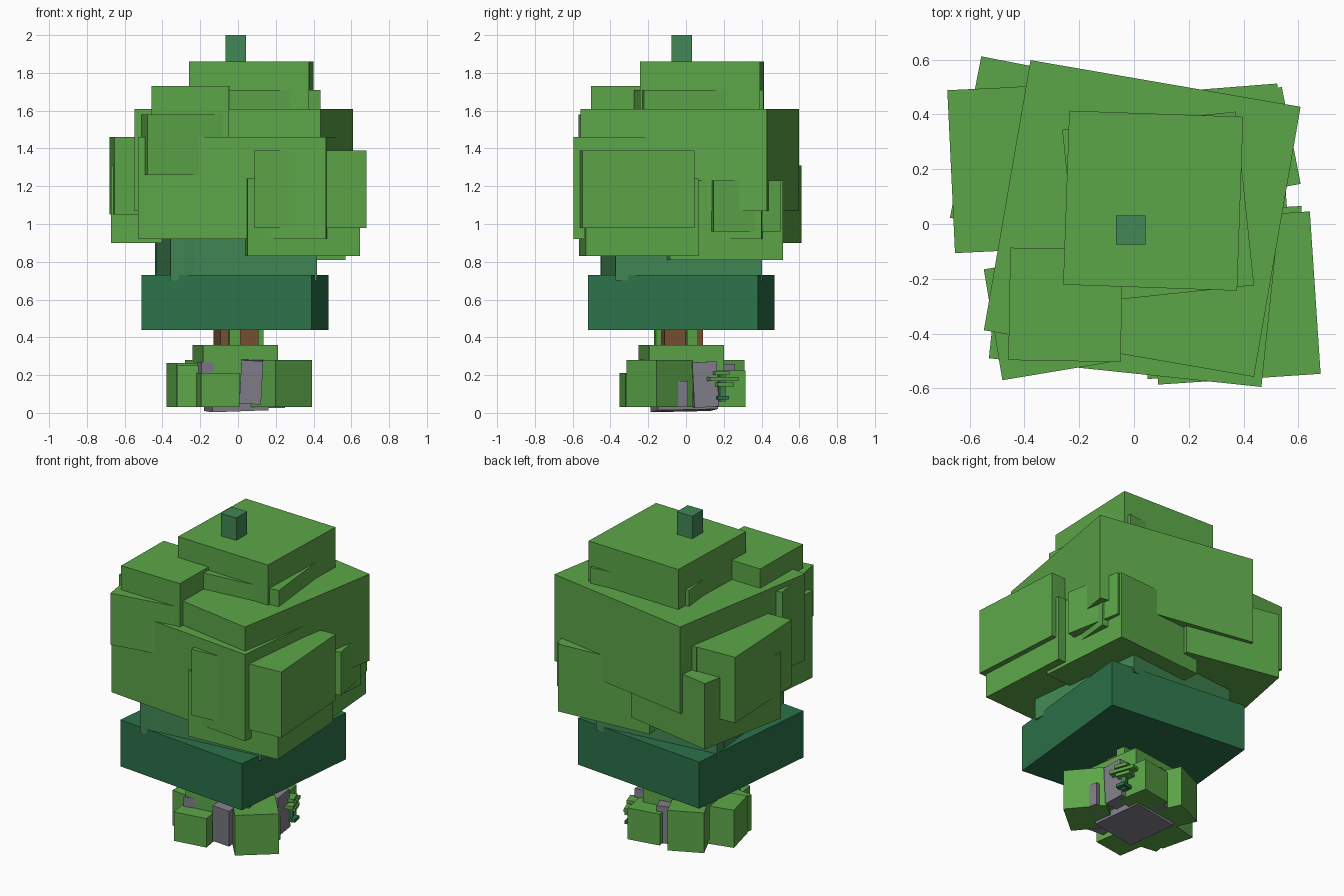
import bpy, bmesh
from math import radians
from mathutils import Matrix, Vector


def material(name, rgb):
    m = bpy.data.materials.new(name)
    m.diffuse_color = (*rgb, 1)
    return m


LEAF = material("leaf green", (0.107, 0.381, 0.065))
DARK = material("dark green", (0.025, 0.17, 0.068))
TEAL = material("mid green", (0.054, 0.243, 0.09))
BARK = material("bark brown", (0.19, 0.085, 0.035))
ROCK = material("stone grey", (0.22, 0.21, 0.25))


def block(name, mat, x, y, z0, z1, sx, sy=None, rot=0, tilt=(0, 0)):
    """Box with its centre at x, y, from z0 to z1, turned about z and tilted about x, y."""
    sy = sy or sx
    bm = bmesh.new()
    bmesh.ops.create_cube(bm, size=1)
    m = (Matrix.Translation((x, y, (z0 + z1) / 2))
         @ Matrix.Rotation(radians(rot), 4, 'Z')
         @ Matrix.Rotation(radians(tilt[0]), 4, 'X')
         @ Matrix.Rotation(radians(tilt[1]), 4, 'Y')
         @ Matrix.Diagonal((sx, sy, z1 - z0, 1)))
    bm.transform(m)
    me = bpy.data.meshes.new(name)
    bm.to_mesh(me)
    bm.free()
    me.materials.append(mat)
    ob = bpy.data.objects.new(name, me)
    bpy.context.collection.objects.link(ob)
    return ob


# canopy: overlapping leaf blocks (x, y, z0, z1, size, turn)
canopy = [
    (0.03, 0.02, 1.07, 1.61, 1.0, -9.8),
    (0.02, -0.045, 0.92, 1.46, 1.0, -6),
    (-0.32, 0.26, 0.90, 1.31, 0.6, -11),
    (-0.37, 0.205, 1.05, 1.46, 0.595, 2.7),
    (0.365, -0.27, 0.98, 1.39, 0.594, 3.8),
    (0.33, -0.25, 0.83, 1.24, 0.597, 3.4),
    (0.247, 0.19, 0.81, 1.23, 0.6, 4.5),
    (0.397, 0.289, 0.96, 1.23, 0.36, 11),
    (-0.312, -0.334, 1.26, 1.58, 0.41, 9.5),
    (-0.25, -0.295, 1.41, 1.73, 0.41, -1),
    (0.088, 0.06, 1.37, 1.71, 0.637, 6),
    (0.07, 0.085, 1.45, 1.86, 0.635, -2),
]
for i, (x, y, z0, z1, s, r) in enumerate(canopy):
    block(f"canopy_block_{i + 1}", LEAF, x, y, z0, z1, s, rot=r)

# tip, middle tier and wide lower tier
block("tip", TEAL, -0.012, -0.022, 1.80, 2.0, 0.107)
block("middle_tier_a", TEAL, -0.01, -0.025, 0.70, 1.0, 0.78, rot=6)
block("middle_tier_b", TEAL, -0.01, -0.03, 0.71, 1.0, 0.71, rot=12)
block("lower_tier", DARK, -0.015, -0.025, 0.44, 0.73, 0.904, rot=-5.7)

# trunk with climbing shoots
block("trunk", BARK, -0.01, -0.03, 0.03, 0.5, 0.205, rot=10)
block("shoot_front", LEAF, -0.02, -0.14, 0.1, 0.44, 0.06, 0.05, 10)
block("shoot_right", LEAF, 0.10, 0.03, 0.1, 0.44, 0.06, 0.06, 10)

# bushes round the trunk
bushes = [
    (-0.015, -0.025, 0.06, 0.36, 0.40, 8),
    (-0.25, -0.01, 0.03, 0.265, 0.21, 14),
    (-0.22, -0.11, 0.03, 0.25, 0.18, -8),
    (-0.11, -0.235, 0.03, 0.21, 0.205, 9),
    (0.215, -0.14, 0.03, 0.28, 0.25, 40),
    (0.10, 0.20, 0.03, 0.225, 0.20, 10),
    (-0.14, 0.17, 0.03, 0.28, 0.21, 25),
]
for i, (x, y, z0, z1, s, r) in enumerate(bushes):
    block(f"bush_{i + 1}", LEAF, x, y, z0, z1, s, rot=r)

# stones and the tilted stone bed under them
block("stone_bed", ROCK, -0.01, -0.01, 0.012, 0.055, 0.30, 0.32, 8, (1.2, -2))
block("stone_front", ROCK, 0.07, -0.22, 0.05, 0.28, 0.115, 0.1, 0, (4, 3))
block("stone_left", ROCK, -0.16, -0.21, 0.12, 0.27, 0.09, 0.08, 15)
block("stone_right", ROCK, 0.20, 0.10, 0.03, 0.27, 0.09, 0.13, 5, (3, 0))
block("stone_right_low", ROCK, 0.24, -0.045, 0.03, 0.17, 0.11, 0.09, 12)
block("stone_back", ROCK, -0.01, 0.20, 0.03, 0.26, 0.10, 0.09, 20)

# sprig of small leaves beside the right stone
block("sprig_stem", TEAL, 0.23, 0.19, 0.06, 0.21, 0.03, 0.03, 20)
for i, (y, z, w) in enumerate([(0.19, 0.17, 0.16), (0.18, 0.20, 0.08), (0.20, 0.14, 0.09)]):
    block(f"sprig_leaf_{i + 1}", LEAF, 0.23, y, z, z + 0.02, 0.07, w, 20)
block("sprig_leaf_low", DARK, 0.23, 0.19, 0.07, 0.09, 0.08, 0.06, 10)
